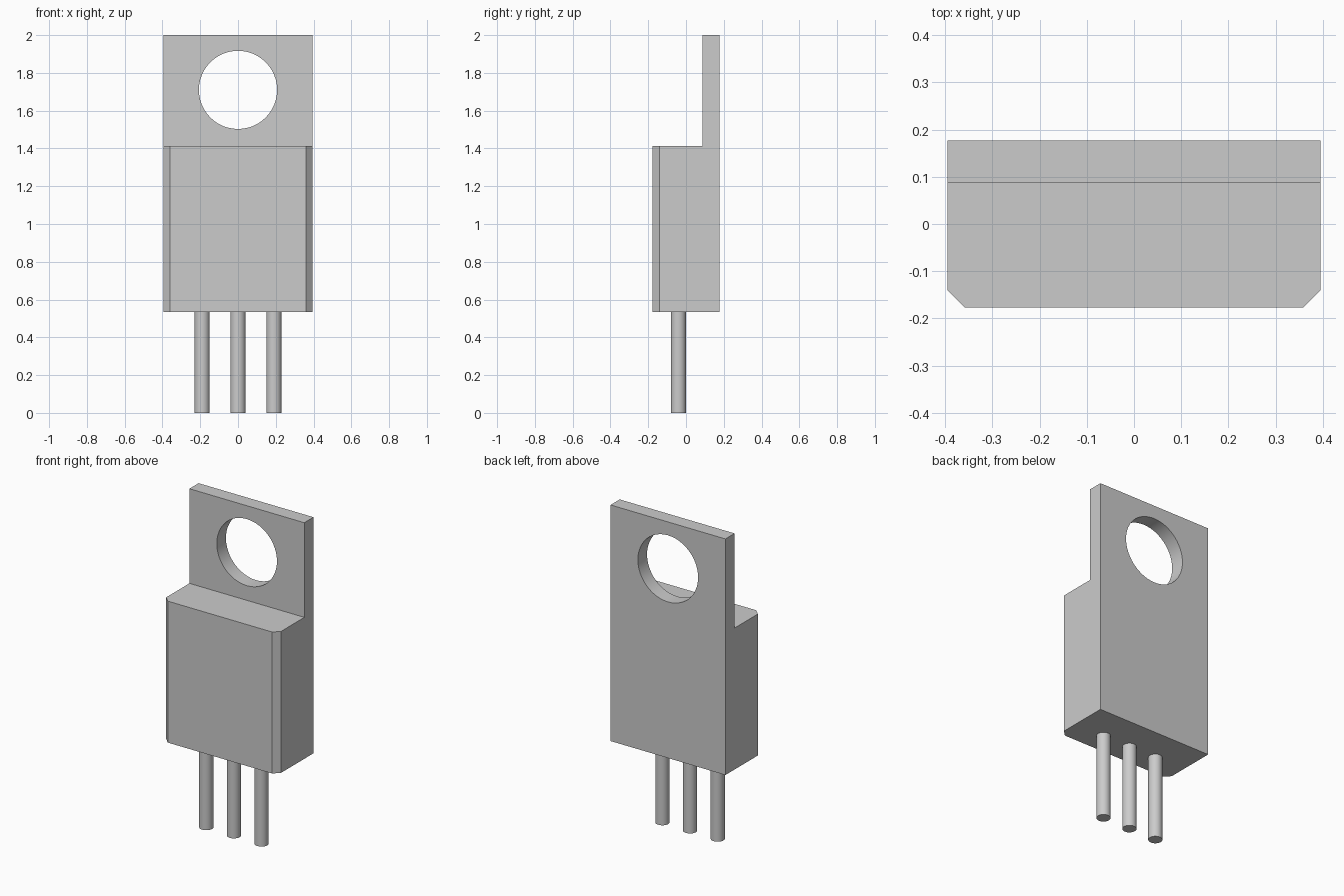
import bpy
import bmesh
from math import pi, radians
from mathutils import Matrix

default = bpy.data.objects.get("Cube")
if default:
    bpy.data.objects.remove(default, do_unlink=True)

grey = bpy.data.materials.new("plain grey")
grey.use_nodes = True
grey.diffuse_color = (0.6, 0.6, 0.6, 1)
grey.node_tree.nodes["Principled BSDF"].inputs["Base Color"].default_value = (0.6, 0.6, 0.6, 1)

HALF_W, BACK, FRONT, TAB_FRONT = 0.395, 0.177, -0.177, 0.087
BODY_BOTTOM, BODY_TOP, TOP = 0.533, 1.412, 2.0


def finish(name, bm):
    bmesh.ops.recalc_face_normals(bm, faces=bm.faces)
    mesh = bpy.data.meshes.new(name)
    bm.to_mesh(mesh)
    bm.free()
    mesh.materials.append(grey)
    obj = bpy.data.objects.new(name, mesh)
    bpy.context.collection.objects.link(obj)
    return obj


def cylinder(name, radius, depth, matrix):
    bm = bmesh.new()
    bmesh.ops.create_cone(bm, cap_ends=True, segments=48, radius1=radius,
                          radius2=radius, depth=depth, matrix=matrix)
    return finish(name, bm)


def activate(obj):
    bpy.ops.object.select_all(action="DESELECT")
    obj.select_set(True)
    bpy.context.view_layer.objects.active = obj


# Body and mounting tab: one stepped side profile extruded across the width
profile = [(FRONT, BODY_BOTTOM), (BACK, BODY_BOTTOM), (BACK, TOP),
           (TAB_FRONT, TOP), (TAB_FRONT, BODY_TOP), (FRONT, BODY_TOP)]
bm = bmesh.new()
side = bm.faces.new([bm.verts.new((-HALF_W, y, z)) for y, z in profile])
extruded = bmesh.ops.extrude_face_region(bm, geom=[side])["geom"]
bmesh.ops.translate(bm, vec=(2 * HALF_W, 0, 0),
                    verts=[v for v in extruded if isinstance(v, bmesh.types.BMVert)])
bmesh.ops.recalc_face_normals(bm, faces=bm.faces)

# Chamfer the two upright front edges
uprights = [e for e in bm.edges
            if all(abs(v.co.y - FRONT) < 0.001 for v in e.verts)
            and abs(e.verts[0].co.x - e.verts[1].co.x) < 0.001]
bmesh.ops.bevel(bm, geom=uprights, offset=0.036, segments=1, affect="EDGES")
body = finish("body_and_tab", bm)

# Mounting hole through the tab
cutter = cylinder("hole_cutter", 0.207, 0.5,
                  Matrix.Translation((0, TAB_FRONT, 1.71)) @ Matrix.Rotation(pi / 2, 4, "X"))
cutter.hide_render = True
hole = body.modifiers.new("mounting hole", "BOOLEAN")
hole.operation = "DIFFERENCE"
hole.solver = "EXACT"
hole.object = cutter
activate(body)
bpy.ops.object.modifier_apply(modifier=hole.name)
bpy.data.objects.remove(cutter, do_unlink=True)

# Three round legs
parts = [body]
for name, x in (("right_leg", -0.19), ("middle_leg", 0), ("left_leg", 0.19)):
    parts.append(cylinder(name, 0.04, BODY_BOTTOM,
                          Matrix.Translation((x, -0.04, BODY_BOTTOM / 2))))

for part in parts:
    activate(part)
    bpy.ops.object.shade_smooth_by_angle(angle=radians(30))
